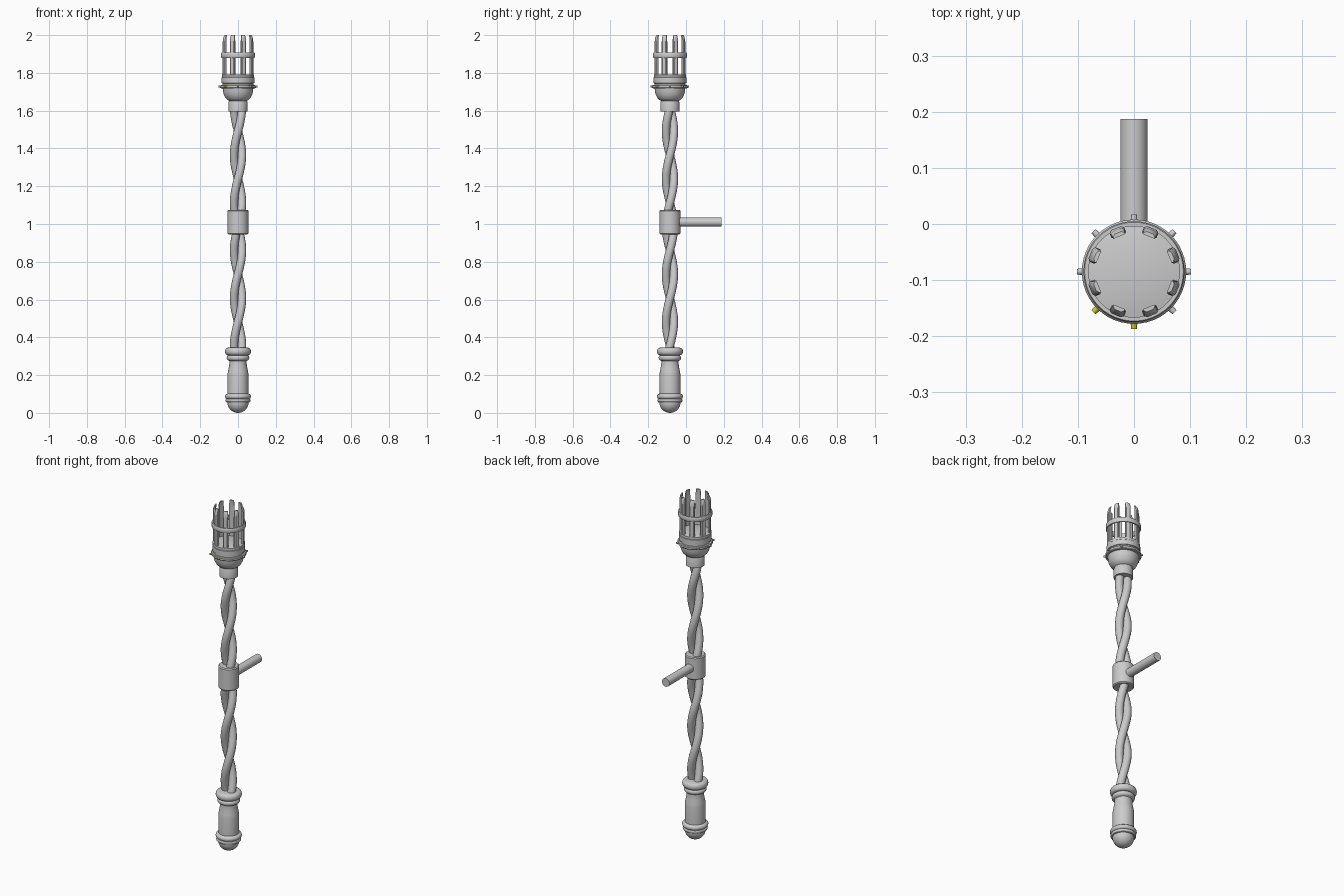
import bpy, bmesh
from math import sin, cos, pi, radians
from mathutils import Matrix, Vector

if "Cube" in bpy.data.objects:
    bpy.data.objects.remove(bpy.data.objects["Cube"])

AXIS_Y = -0.085   # the torch stands slightly forward of its wall peg


def make(name, bm, mat=None):
    bmesh.ops.recalc_face_normals(bm, faces=bm.faces)
    me = bpy.data.meshes.new(name)
    bm.to_mesh(me)
    bm.free()
    ob = bpy.data.objects.new(name, me)
    bpy.context.collection.objects.link(ob)
    if mat:
        me.materials.append(mat)
    bpy.ops.object.select_all(action='DESELECT')
    ob.select_set(True)
    bpy.context.view_layer.objects.active = ob
    bpy.ops.object.shade_smooth_by_angle(angle=radians(35))
    return ob


def lathe(name, profile, closed=False, seg=48):
    """Spin (radius, z) points round the torch axis."""
    bm = bmesh.new()
    rings = []
    for r, z in profile:
        if r == 0:
            rings.append([bm.verts.new((0, AXIS_Y, z))] * seg)
        else:
            rings.append([bm.verts.new((r * cos(2 * pi * i / seg), AXIS_Y + r * sin(2 * pi * i / seg), z))
                          for i in range(seg)])
    pairs = list(zip(rings, rings[1:] + rings[:1])) if closed else list(zip(rings, rings[1:]))
    for a, b in pairs:
        for i in range(seg):
            j = (i + 1) % seg
            bm.faces.new(list(dict.fromkeys((a[i], a[j], b[j], b[i]))))
    return make(name, bm)


def bead(r, z, h, bulge):
    """Half-round moulding as profile points."""
    return [(r + bulge * sin(pi * k / 8), z - h * cos(pi * k / 8)) for k in range(9)]


# Pommel, turned grip and grip mouldings
dome = [(0.056 * sin(pi / 2 * k / 8), 0.056 - 0.056 * cos(pi / 2 * k / 8)) for k in range(9)]
dome[0] = (0, 0)
lathe("handle", dome + [(0.062, 0.056)] + bead(0.062, 0.066, 0.008, 0.004)
      + bead(0.058, 0.087, 0.013, 0.011)
      + [(0.055, 0.103), (0.055, 0.205), (0.053, 0.22), (0.048, 0.245), (0.046, 0.262), (0.046, 0.275)]
      + bead(0.048, 0.291, 0.014, 0.012) + bead(0.054, 0.325, 0.02, 0.015) + [(0, 0.345)])


# Two rods twisted round each other
def strand(name, phase, r=0.022, off=0.021, pitch=0.505, z0=0.33, z1=1.61, steps=120, seg=16):
    bm = bmesh.new()
    rings = []
    for s in range(steps + 1):
        z = z0 + (z1 - z0) * s / steps
        a = 2 * pi * (z - 1.365) / pitch + phase
        c = Vector((off * cos(a), AXIS_Y + off * sin(a), z))
        t = Vector((-off * sin(a) * 2 * pi / pitch, off * cos(a) * 2 * pi / pitch, 1)).normalized()
        n = Vector((cos(a), sin(a), 0))
        b = t.cross(n)
        rings.append([bm.verts.new(c + r * (n * cos(2 * pi * i / seg) + b * sin(2 * pi * i / seg)))
                      for i in range(seg)])
    for p, q in zip(rings, rings[1:]):
        for i in range(seg):
            bm.faces.new((p[i], p[(i + 1) % seg], q[(i + 1) % seg], q[i]))
    bm.faces.new(rings[0])
    bm.faces.new(rings[-1])
    make(name, bm)


strand("twisted_rod_1", 0)
strand("twisted_rod_2", pi)

# Middle sleeve and wall peg
lathe("sleeve", [(0, 0.945), (0.05, 0.945), (0.055, 0.95), (0.055, 1.07), (0.05, 1.075), (0, 1.075)])
bm = bmesh.new()
bmesh.ops.create_cone(bm, cap_ends=True, segments=32, radius1=0.024, radius2=0.024, depth=0.252,
                      matrix=Matrix.Translation((0, 0.061, 1.01)) @ Matrix.Rotation(pi / 2, 4, 'X'))
make("wall_peg", bm)

# Neck and bowl of the head
lathe("head_bowl", [(0, 1.595), (0.05, 1.595), (0.05, 1.645), (0.047, 1.652), (0.055, 1.656), (0.066, 1.667),
                    (0.074, 1.682), (0.079, 1.698), (0.081, 1.717), (0.09, 1.718), (0.093, 1.722),
                    (0.093, 1.732), (0.09, 1.736), (0.083, 1.737), (0.083, 1.745), (0.087, 1.747),
                    (0.087, 1.775), (0.085, 1.777), (0.085, 1.79), (0.08, 1.792), (0, 1.792)])

# Studs round the rim, two of them coloured
yellow = bpy.data.materials.new("yellow")
yellow.diffuse_color = (0.6, 0.6, 0.02, 1)
yellow.use_nodes = True
yellow.node_tree.nodes["Principled BSDF"].inputs["Base Color"].default_value = yellow.diffuse_color
for i in range(8):
    a = i * pi / 4
    bm = bmesh.new()
    bmesh.ops.create_cone(bm, cap_ends=True, segments=12, radius1=0.007, radius2=0.005, depth=0.02,
                          matrix=Matrix.Translation((0, AXIS_Y, 1.727)) @ Matrix.Rotation(a, 4, 'Z')
                          @ Matrix.Translation((0.092, 0, 0)) @ Matrix.Rotation(pi / 2, 4, 'Y'))
    make(f"rim_stud_{i + 1}", bm, yellow if i in (5, 6) else None)

# Cage: eight upright bars with tips chamfered inwards, and one hoop
for i in range(8):
    m = Matrix.Translation((0, AXIS_Y, 0)) @ Matrix.Rotation((i + 0.5) * pi / 4, 4, 'Z')
    bm = bmesh.new()
    rings = []
    for z, inner, outer, w in ((1.775, 0.071, 0.084, 0.014), (1.965, 0.071, 0.084, 0.014),
                               (1.988, 0.070, 0.081, 0.0125), (2.0, 0.068, 0.075, 0.011)):
        pts = [(inner, -w), (outer - 0.004, -w), (outer, -w + 0.005),
               (outer, w - 0.005), (outer - 0.004, w), (inner, w)]
        rings.append([bm.verts.new(m @ Vector((x, y, z))) for x, y in pts])
    for p, q in zip(rings, rings[1:]):
        for k in range(6):
            bm.faces.new((p[k], p[(k + 1) % 6], q[(k + 1) % 6], q[k]))
    bm.faces.new(rings[0])
    bm.faces.new(rings[-1])
    make(f"cage_bar_{i + 1}", bm)
lathe("cage_hoop", [(0.081, 1.88), (0.088, 1.88), (0.09, 1.883), (0.09, 1.904), (0.088, 1.907), (0.081, 1.907)],
      closed=True)
